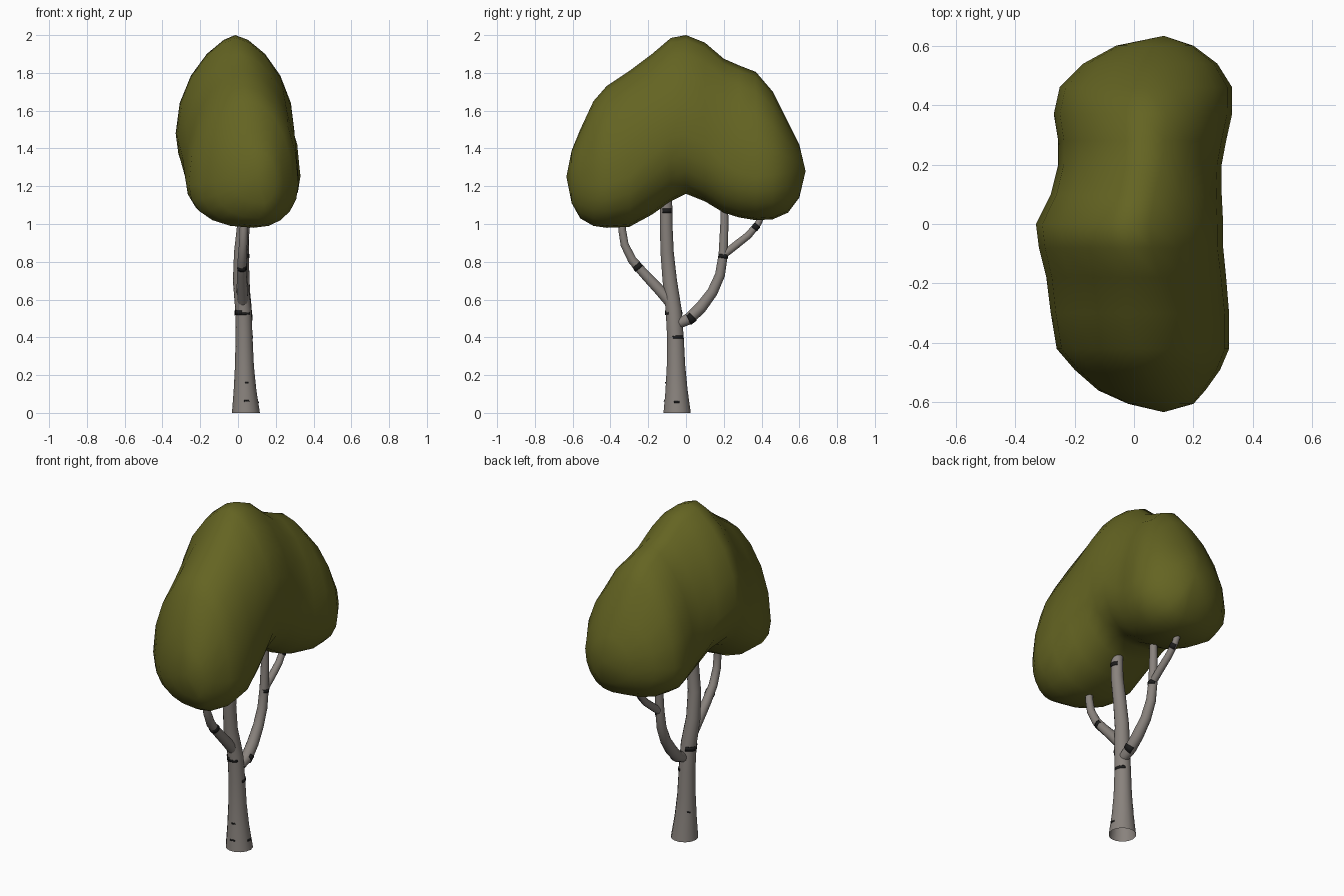
import bpy, bmesh, math
from mathutils import Vector

if "Cube" in bpy.data.objects:
    bpy.data.objects.remove(bpy.data.objects["Cube"])


def material(name, rgb):
    m = bpy.data.materials.new(name)
    m.diffuse_color = (*rgb, 1)
    m.use_nodes = True
    m.node_tree.nodes["Principled BSDF"].inputs["Base Color"].default_value = m.diffuse_color
    return m


LEAF = material("olive_leaf", (0.127, 0.127, 0.016))
BARK = material("grey_bark", (0.25, 0.225, 0.205))
MARK = material("black_bark_mark", (0.012, 0.012, 0.012))


def make_object(name, bm, mat, angle=60):
    bmesh.ops.recalc_face_normals(bm, faces=bm.faces[:])
    me = bpy.data.meshes.new(name)
    bm.to_mesh(me)
    bm.free()
    me.materials.append(mat)
    ob = bpy.data.objects.new(name, me)
    bpy.context.collection.objects.link(ob)
    bpy.ops.object.select_all(action='DESELECT')
    ob.select_set(True)
    bpy.context.view_layer.objects.active = ob
    bpy.ops.object.shade_smooth_by_angle(angle=math.radians(angle))
    return ob


def bridge(bm, rings, closed=True):
    for a, b in zip(rings, rings[1:]):
        n = len(a)
        for i in range(n if closed else n - 1):
            j = (i + 1) % n
            bm.faces.new((a[i], a[j], b[j], b[i]))


def sample(path, z):
    """Centre, radius and tangent on a limb path (x, y, z, r) at height z."""
    k = max(i for i in range(len(path) - 1) if i == 0 or path[i][2] <= z)
    a, b = Vector(path[k][:3]), Vector(path[k + 1][:3])
    f = (z - path[k][2]) / (path[k + 1][2] - path[k][2])
    return a.lerp(b, f), path[k][3] * (1 - f) + path[k + 1][3] * f, (b - a).normalized()


def rim_point(c, r, tangent, ang):
    """Angle 0 faces +x, 90 faces the back (+y), -90 the front."""
    v = tangent.cross(Vector((1, 0, 0))).normalized()
    u = v.cross(tangent).normalized()
    return c + r * (math.cos(ang) * u + math.sin(ang) * v)


def limb(name, path, sides=14):
    bm = bmesh.new()
    rings = []
    for k, p in enumerate(path):
        a = Vector(path[max(k - 1, 0)][:3])
        b = Vector(path[min(k + 1, len(path) - 1)][:3])
        t = Vector((0, 0, 1)) if p[2] == 0 else (b - a).normalized()
        rings.append([bm.verts.new(rim_point(Vector(p[:3]), p[3], t, 2 * math.pi * i / sides))
                      for i in range(sides)])
    bridge(bm, rings)
    if path[0][2] > 0:                      # the trunk is open at the ground
        bm.faces.new(rings[0])
    return make_object(name, bm, BARK)


def marks(name, path, spots):
    """Thin dark plates hugging the bark: (z, angle, half span, height)."""
    bm = bmesh.new()
    for z, ang, span, h in spots:
        rings = []
        for dz in (-h / 2, h / 2):
            c, r, t = sample(path, z + dz)
            rings.append([bm.verts.new(rim_point(c, r + 0.002, t, math.radians(ang + span * s / 4)))
                          for s in range(-4, 5)])
        bridge(bm, rings, closed=False)
    ob = make_object(name, bm, MARK)
    sol = ob.modifiers.new("thin", 'SOLIDIFY')
    sol.thickness = 0.0015
    sol.offset = 0


# Trunk and branches: x, y, z, radius
trunk = [(0.042, -0.047, 0, 0.074), (0.037, -0.05, 0.12, 0.06), (0.034, -0.053, 0.25, 0.05),
         (0.032, -0.056, 0.4, 0.045), (0.028, -0.066, 0.55, 0.043), (0.012, -0.086, 0.7, 0.039),
         (0.015, -0.1, 0.85, 0.036), (0.03, -0.105, 1.0, 0.034), (0.03, -0.105, 1.2, 0.032)]
front_branch = [(0.025, -0.075, 0.575, 0.03), (0.022, -0.14, 0.65, 0.029), (0.02, -0.22, 0.735, 0.026),
                (0.022, -0.285, 0.81, 0.024), (0.027, -0.325, 0.89, 0.022), (0.03, -0.338, 0.97, 0.021),
                (0.03, -0.335, 1.06, 0.019)]
back_branch = [(0.04, -0.035, 0.475, 0.028), (0.043, 0.02, 0.5, 0.032), (0.04, 0.08, 0.56, 0.032),
               (0.035, 0.14, 0.64, 0.029), (0.033, 0.18, 0.73, 0.027), (0.033, 0.197, 0.84, 0.025),
               (0.035, 0.203, 1.0, 0.022), (0.035, 0.203, 1.12, 0.02)]
back_twig = [(0.035, 0.185, 0.825, 0.02), (0.037, 0.26, 0.885, 0.021), (0.036, 0.33, 0.94, 0.02),
             (0.032, 0.38, 1.0, 0.018), (0.03, 0.42, 1.08, 0.016)]
for label, path, spots in (
    ("trunk", trunk, [(0.055, 0, 12, 0.01), (0.4, 25, 42, 0.014), (0.528, -105, 66, 0.012),
                      (0.534, -130, 32, 0.024), (1.07, 10, 42, 0.022), (0.16, -80, 10, 0.008),
                      (0.065, -85, 12, 0.008), (0.53, 140, 38, 0.025), (0.17, 140, 10, 0.008)]),
    ("front_branch", front_branch, [(0.775, -10, 60, 0.02), (0.772, -95, 45, 0.016)]),
    ("back_branch", back_branch, [(0.505, 20, 60, 0.016), (0.83, 10, 70, 0.02)]),
    ("back_twig", back_twig, [(0.985, 20, 70, 0.022)]),
):
    limb(label, path)
    marks(label + "_marks", path, spots)

# Canopy: cross-sections along y as (y, left x, right x, bottom z, widest z, top z)
sections = [
    (-0.605, -0.02, 0.20, 1.11, 1.24, 1.39), (-0.56, -0.12, 0.24, 1.03, 1.22, 1.50),
    (-0.49, -0.20, 0.29, 0.99, 1.21, 1.65), (-0.42, -0.26, 0.32, 0.98, 1.21, 1.73),
    (-0.30, -0.28, 0.32, 0.985, 1.25, 1.81), (-0.18, -0.295, 0.31, 1.05, 1.36, 1.90),
    (-0.08, -0.32, 0.30, 1.12, 1.46, 1.985), (0.0, -0.33, 0.30, 1.16, 1.48, 2.0),
    (0.10, -0.28, 0.295, 1.12, 1.42, 1.96), (0.20, -0.255, 0.295, 1.06, 1.32, 1.875),
    (0.28, -0.255, 0.31, 1.035, 1.27, 1.84), (0.37, -0.27, 0.33, 1.02, 1.25, 1.805),
    (0.46, -0.25, 0.33, 1.025, 1.26, 1.70), (0.54, -0.17, 0.28, 1.06, 1.27, 1.54),
    (0.60, -0.06, 0.20, 1.14, 1.28, 1.42)]
SIDES = 20
bm = bmesh.new()
rings = []
for y, xl, xr, zb, zw, zt in sections:
    # upper side tapers most over the crown and on the back left
    f = min(1, max(0, (y + 0.3) / 0.25))
    left = 1.15 + 0.25 * f
    right = 1.0 + (0.3 * f if y < 0.15 else 0.12)
    ring = []
    for i in range(SIDES):
        a = 2 * math.pi * i / SIDES
        c, s = math.cos(a), math.sin(a)
        up = s > 1e-6
        e = (right if c > 0 else left) if up else 0.9
        px = math.copysign(abs(c) ** e, c)
        pz = math.copysign(abs(s) ** (1.0 if up else 0.9), s)
        x = (xl + xr) / 2 + (xr - xl) / 2 * px + 0.05 * max(0, -s) * (1 - abs(px))
        z = zw + pz * ((zt - zw) if up else (zw - zb))
        ring.append(bm.verts.new((x, y, z)))
    rings.append(ring)
bridge(bm, rings)
for ring, tip in ((rings[0], (0.1, -0.633, 1.25)), (rings[-1], (0.1, 0.633, 1.28))):
    v = bm.verts.new(tip)
    for i in range(SIDES):
        bm.faces.new((ring[i], ring[(i + 1) % SIDES], v))
make_object("leaf_canopy", bm, LEAF, 80)
